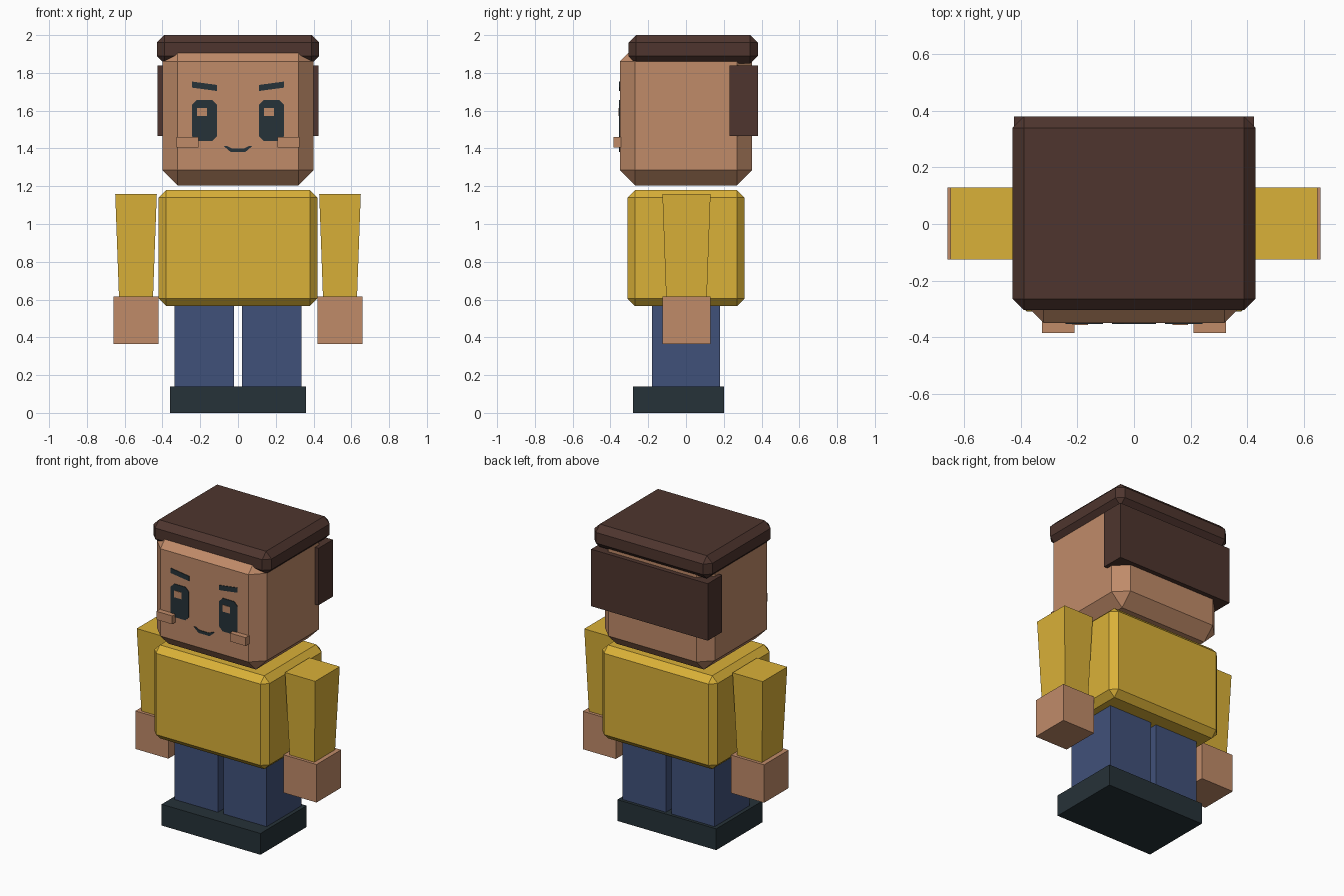
import bpy
import bmesh

cube = bpy.data.objects.get("Cube")
if cube:
    bpy.data.objects.remove(cube, do_unlink=True)


def linear(c):
    return c / 12.92 if c <= 0.04045 else ((c + 0.055) / 1.055) ** 2.4


def material(name, hex_code):
    rgb = [linear(int(hex_code[i:i + 2], 16) / 255) for i in (0, 2, 4)]
    mat = bpy.data.materials.new(name)
    mat.use_nodes = True
    mat.diffuse_color = (*rgb, 1)
    mat.node_tree.nodes["Principled BSDF"].inputs["Base Color"].default_value = (*rgb, 1)
    return mat


skin = material("skin", "C08B69")
hair = material("brown_hair", "4E352E")
shirt = material("yellow_shirt", "DAB138")
denim = material("blue_denim", "40517A")
dark = material("dark_slate", "263238")


def finish(name, bm, mat):
    bmesh.ops.recalc_face_normals(bm, faces=bm.faces[:])
    mesh = bpy.data.meshes.new(name)
    bm.to_mesh(mesh)
    bm.free()
    mesh.materials.append(mat)
    obj = bpy.data.objects.new(name, mesh)
    bpy.context.collection.objects.link(obj)
    return obj


def box(name, mat, xs, ys, zs, chamfer=0, taper=0):
    """Box from axis ranges; taper draws the lower end in on every side."""
    bm = bmesh.new()
    bmesh.ops.create_cube(bm, size=1)
    for v in bm.verts:
        inset = taper if v.co.z < 0 else 0
        sides = [r[0] + inset if c < 0 else r[1] - inset
                 for c, r in zip(v.co.xy, (xs, ys))]
        v.co = (*sides, zs[0] if v.co.z < 0 else zs[1])
    obj = finish(name, bm, mat)
    if chamfer:
        mod = obj.modifiers.new("chamfer", "BEVEL")
        mod.width = chamfer
        mod.segments = 1
        mod.limit_method = "ANGLE"
    return obj


FACE_Y = -0.35


def plate(name, mat, outline, depth=0.004):
    """Thin flat shape on the front of the head, from an x, z outline."""
    bm = bmesh.new()
    face = bm.faces.new([bm.verts.new((x, FACE_Y + 0.001, z)) for x, z in outline])
    out = bmesh.ops.extrude_face_region(bm, geom=[face])
    for v in out["geom"]:
        if isinstance(v, bmesh.types.BMVert):
            v.co.y = FACE_Y - depth
    return finish(name, bm, mat)


# Head and hair
box("head", skin, (-0.40, 0.40), (FACE_Y, 0.35), (1.205, 1.94), chamfer=0.08)
box("hair_top", hair, (-0.43, 0.43), (-0.305, 0.38), (1.85, 2.0), chamfer=0.04)
box("hair_back", hair, (-0.425, 0.425), (0.23, 0.38), (1.465, 1.84))

# Torso and shoes
box("torso", shirt, (-0.42, 0.42), (-0.31, 0.31), (0.565, 1.18), chamfer=0.04)
box("shoes", dark, (-0.36, 0.36), (-0.28, 0.20), (0, 0.14))

# Paired limbs and face details
for side, s in (("left", 1), ("right", -1)):
    def span(a, b):
        return sorted((s * a, s * b))

    box(side + "_leg", denim, span(0.02, 0.335), (-0.18, 0.18), (0.13, 0.58))
    box(side + "_arm", shirt, span(0.43, 0.65), (-0.125, 0.13), (0.61, 1.16), taper=0.02)
    box(side + "_hand", skin, span(0.42, 0.66), (-0.125, 0.13), (0.365, 0.615))
    box(side + "_cheek", skin, span(0.21, 0.325), (-0.385, -0.34), (1.405, 1.46))

    # Tall eye with cut corners, and a glint on the same side of both eyes
    cx, cz, w, h, cut = s * 0.177, 1.548, 0.066, 0.109, 0.025
    corners = [(w - cut, h), (w, h - cut), (w, cut - h), (w - cut, -h),
               (cut - w, -h), (-w, cut - h), (-w, h - cut), (cut - w, h)]
    plate(side + "_eye", dark, [(cx + x, cz + z) for x, z in corners])
    gx, gz = cx - 0.013, 1.593
    plate(side + "_eye_glint", skin,
          [(gx + i * 0.027, gz + k * 0.022) for i, k in ((-1, -1), (1, -1), (1, 1), (-1, 1))],
          depth=0.007)

    # Brow sloping down toward the nose
    plate(side + "_brow", dark, [(s * 0.11, 1.704), (s * 0.243, 1.722),
                                 (s * 0.243, 1.754), (s * 0.11, 1.736)])

# Smile
plate("mouth", dark, [(-0.077, 1.414), (-0.04, 1.382), (0.04, 1.382), (0.077, 1.414),
                      (0.06, 1.414), (0.035, 1.401), (-0.035, 1.401), (-0.06, 1.414)])
